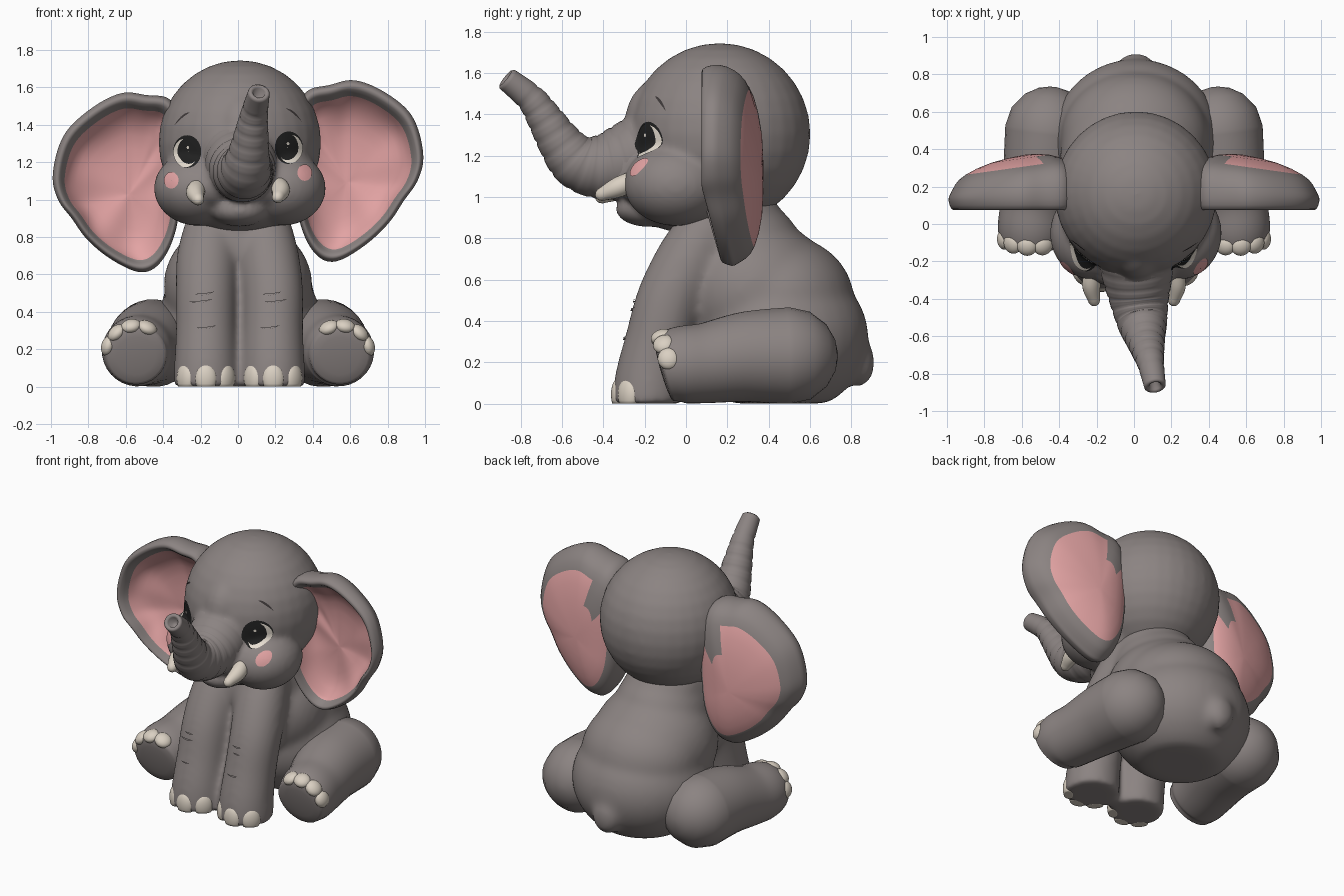
import bpy, bmesh, math
from mathutils import Vector, Matrix
from mathutils.bvhtree import BVHTree

if "Cube" in bpy.data.objects:
    bpy.data.objects.remove(bpy.data.objects["Cube"], do_unlink=True)


def material(name, r, g, b):
    m = bpy.data.materials.new(name)
    m.use_nodes = True
    m.diffuse_color = (r, g, b, 1)
    m.node_tree.nodes["Principled BSDF"].inputs["Base Color"].default_value = (r, g, b, 1)
    return m


SKIN = material("grey skin", 0.26, 0.229, 0.223)
PINK = material("pink", 0.77, 0.37, 0.37)
IVORY = material("ivory", 0.7, 0.63, 0.54)
WHITE = material("eye white", 0.8, 0.73, 0.64)
BLACK = material("black", 0.015, 0.015, 0.015)
CREASE = material("dark brow", 0.05, 0.042, 0.042)


def finish(name, bm, mats, voxel=0, smooth=8, subsurf=0, floor=False):
    if floor:
        for v in bm.verts:
            v.co.z = max(v.co.z, 0)
    bmesh.ops.recalc_face_normals(bm, faces=bm.faces)
    for f in bm.faces:
        f.smooth = True
    me = bpy.data.meshes.new(name)
    bm.to_mesh(me)
    bm.free()
    for m in mats:
        me.materials.append(m)
    ob = bpy.data.objects.new(name, me)
    bpy.context.collection.objects.link(ob)
    if voxel:
        r = ob.modifiers.new("blend", "REMESH")
        r.mode, r.voxel_size, r.use_smooth_shade = "VOXEL", voxel, True
        s = ob.modifiers.new("soften", "SMOOTH")
        s.factor, s.iterations = 0.5, smooth
    if subsurf:
        ob.modifiers.new("round", "SUBSURF").levels = subsurf
    return ob


def ball(bm, c, r, rot=Matrix()):
    mat = Matrix.Translation(c) @ rot.to_4x4() @ Matrix.Diagonal((*r, 1))
    bmesh.ops.create_uvsphere(bm, u_segments=32, v_segments=16, radius=1, matrix=mat)


def spline(pts, steps, closed=False):
    """Catmull-Rom samples through points of any dimension."""
    n, out = len(pts), []
    get = lambda i: Vector(pts[i % n] if closed else pts[min(max(i, 0), n - 1)])
    for i in range(n if closed else n - 1):
        a, b, c, d = (get(i + k) for k in (-1, 0, 1, 2))
        for s in range(steps):
            t = s / steps
            out.append(0.5 * (2 * b + (c - a) * t + (2 * a - 5 * b + 4 * c - d) * t**2
                              + (3 * b - a - 3 * c + d) * t**3))
    if not closed:
        out.append(get(n - 1))
    return out


def sweep(bm, pts, steps=6, start=0.0, end=0.0, groove=0.0, hole=False, seg=32):
    """Tube along x, y, z, radius points, with optional domed ends and ring grooves."""
    path = spline(pts, steps)
    rings = []
    for i, p in enumerate(path):
        t = (path[min(i + 1, len(path) - 1)] - path[max(i - 1, 0)]).to_3d().normalized()
        cut = groove if i % 5 == 0 and 0 < i < len(path) - 5 else 0
        rings.append((p.to_3d(), t, p[3] - cut))
    arc = [math.radians(a) for a in (25, 50, 70, 85)]
    c, t, r = rings[0]
    if start:
        rings = [(c - t * r * start * math.sin(a), t, r * math.cos(a)) for a in reversed(arc)] + rings
    c, t, r = rings[-1]
    if end:
        rings += [(c + t * r * end * math.sin(a), t, r * math.cos(a)) for a in arc]
    if hole:
        rings += [(c + t * 0.01, t, r * 0.8), (c, t, r * 0.55), (c - t * 0.05, t, r * 0.4)]
    u, loops = Vector((0.9, 0.3, 0.3)), []
    for c, t, r in rings:
        u = (u - t * u.dot(t)).normalized()
        w = t.cross(u)
        loops.append([bm.verts.new(c + r * (u * math.cos(k * math.tau / seg) + w * math.sin(k * math.tau / seg)))
                      for k in range(seg)])
    for a, b in zip(loops, loops[1:]):
        for k in range(seg):
            bm.faces.new((a[k], a[(k + 1) % seg], b[(k + 1) % seg], b[k]))
    bm.faces.new(loops[0][::-1])
    bm.faces.new(loops[-1])


# Body with front legs and tail, blended into one skin
bm = bmesh.new()
ball(bm, (0.01, 0.45, 0.32), (0.45, 0.435, 0.38))
ball(bm, (0.005, 0.45, 0.5), (0.4, 0.365, 0.32))
ball(bm, (0, 0.33, 0.54), (0.4, 0.385, 0.36))
ball(bm, (0, 0.24, 0.75), (0.3, 0.32, 0.26))
ball(bm, (0, 0.2, 0.88), (0.26, 0.27, 0.2))
ball(bm, (0.01, 0.84, 0.2), (0.1, 0.075, 0.12))
FEET = (-0.172, 0.188)
for fx in FEET:
    s = math.copysign(1, fx)
    sweep(bm, [(fx, -0.185, -0.02, 0.175), (fx, -0.175, 0.12, 0.17), (fx, -0.135, 0.3, 0.162),
               (fx, -0.08, 0.5, 0.162), (s * 0.165, 0.01, 0.68, 0.165), (s * 0.14, 0.1, 0.84, 0.15)], end=1)
body = finish("body", bm, [SKIN], voxel=0.017, smooth=30, floor=True)

# Hind legs, lying forward with the soles showing
for s, side in ((1, "left"), (-1, "right")):
    bm = bmesh.new()
    sweep(bm, [(s * 0.455, 0.5, 0.232, 0.235), (s * 0.48, 0.3, 0.227, 0.22), (s * 0.52, 0.1, 0.197, 0.195),
               (s * 0.543, -0.03, 0.187, 0.186), (s * 0.545, -0.105, 0.168, 0.163)], start=1, end=0.12)
    finish(side + "_hind_leg", bm, [SKIN], floor=True)

# Toenails on all feet
bm = bmesh.new()
for fx in FEET:
    for a in (-47, 0, 47):
        rot = Matrix.Rotation(math.radians(a), 3, "Z")
        ball(bm, Vector((fx, -0.18, 0.045)) + rot @ Vector((0, -0.147, 0)), (0.06, 0.036, 0.078), rot)
for s in (1, -1):
    tilt = Matrix.Rotation(math.radians(18), 3, "X")
    for a in (112, 80, 48, 16):
        rot = tilt @ Matrix.Rotation(math.radians(a if s > 0 else 180 - a), 3, "Y").inverted()
        ball(bm, Vector((s * 0.545, -0.07, 0.177)) + rot @ Vector((0.156, 0, 0)), (0.036, 0.054, 0.055), rot)
finish("toenails", bm, [IVORY], floor=True)

# Head: skull, brow, cheeks, chin, lip and trunk root blended
TRUNK = [(0.01, -0.16, 1.22, 0.21), (0.02, -0.3, 1.168, 0.185), (0.03, -0.42, 1.147, 0.157),
         (0.045, -0.53, 1.175, 0.134), (0.06, -0.61, 1.265, 0.108), (0.075, -0.68, 1.375, 0.088),
         (0.09, -0.75, 1.475, 0.071), (0.112, -0.865, 1.57, 0.058)]
bm = bmesh.new()
ball(bm, (0.01, 0.163, 1.305), (0.435, 0.44, 0.44))
ball(bm, (0.015, -0.08, 1.37), (0.16, 0.215, 0.22))
for s in (1, -1):
    ball(bm, (0.01 + s * 0.225, -0.05, 1.06), (0.235, 0.25, 0.2))
    ball(bm, (s * 0.13, -0.21, 1.07), (0.13, 0.12, 0.11))
ball(bm, (0.01, 0.02, 1.0), (0.34, 0.29, 0.175))
ball(bm, (0.01, -0.18, 0.94), (0.15, 0.16, 0.085))
sweep(bm, [(*p[:3], p[3] - 0.004) for p in TRUNK[:5]], start=0.5, end=0.3)
head = finish("head", bm, [SKIN], voxel=0.016, smooth=10)

# Grooved trunk with an open tip
bm = bmesh.new()
sweep(bm, TRUNK, steps=9, groove=0.005, hole=True)
finish("trunk", bm, [SKIN])

# Tusks
bm = bmesh.new()
for s in (1, -1):
    z = 0.006 * s
    sweep(bm, [(s * 0.205, -0.22, 1.09 + z, 0.042), (s * 0.228, -0.32, 1.045 + z, 0.05),
               (s * 0.215, -0.4, 1.01 + z, 0.034)], end=1.2, seg=20)
finish("tusks", bm, [IVORY])

# Ears: cupped shells, swept in rings from the front centre over the rim to the back centre
OUTLINE = [(0.36, 1.56), (0.49, 1.59), (0.62, 1.61), (0.78, 1.54), (0.935, 1.4), (0.995, 1.19), (0.965, 1.05),
           (0.89, 0.945), (0.81, 0.83), (0.68, 0.715), (0.52, 0.635), (0.41, 0.685), (0.33, 0.85), (0.3, 1.1),
           (0.3, 1.4)]
SECTION = [(0.02, 0.275), (0.3, 0.27), (0.6, 0.245), (0.76, 0.2), (0.84, 0.135), (0.9, 0.075), (0.96, 0.07),
           (1, 0.13), (0.985, 0.2), (0.91, 0.26), (0.82, 0.3), (0.45, 0.355), (0.02, 0.365)]
RIM = 7
for s, side in ((1, "left"), (-1, "right")):
    bm = bmesh.new()
    edge = spline(OUTLINE, 4, closed=True)
    mid, n, loops = Vector((0.58, 1.06)), len(edge), []
    for i, (t, y) in enumerate(SECTION):
        loop = []
        for p in edge:
            x, z = mid + (p - mid) * t
            low = max(0, 1 - z)
            if i > RIM:
                yy = y + 0.05 * low - 0.14 * (x - 0.62)
            else:
                yy = y + 0.28 * low * (1 if t > 0.8 else 0.4)
                if t < 0.8:  # folds fan out from the ear root
                    yy += 0.013 * min(1, 2 * t) * math.sin(16 * math.atan2(z - 1.5, x - 0.2))
            loop.append(bm.verts.new((s * x, yy, z + 0.055 * s * x)))
        loops.append(loop)
    for i, (a, b) in enumerate(zip(loops, loops[1:])):
        outer = max(SECTION[i][0], SECTION[i + 1][0])
        for k in range(n):
            f = bm.faces.new((a[k], a[(k + 1) % n], b[(k + 1) % n], b[k]))
            c = f.calc_center_median()
            x, z = abs(c.x), c.z - 0.055 * c.x
            root = x < 0.56 and z > 1.25 + 1.2 * max(0, x - 0.38)
            inside = outer <= 0.85 if i < RIM else outer <= 0.83 and not root
            f.material_index = int(inside)
    for loop in (loops[0], loops[-1]):
        bm.faces.new(loop).material_index = 1
    finish(side + "_ear", bm, [SKIN, PINK], subsurf=1)

# Painted details, laid on the skin as thin sheets seen from the front
bpy.context.view_layer.update()
graph = bpy.context.evaluated_depsgraph_get()
TREES = {ob.name: BVHTree.FromObject(ob, graph) for ob in (head, body)}


def decal(name, target, rows, mat, lift):
    bm, grid = bmesh.new(), []
    for row in rows:
        line = []
        for x, z in row:
            hit, normal, _, _ = TREES[target.name].ray_cast(Vector((x, -2, z)), Vector((0, 1, 0)))
            line.append(bm.verts.new(hit + normal * lift) if hit else None)
        grid.append(line)
    for a, b in zip(grid, grid[1:]):
        for k in range(len(a) - 1):
            quad = (a[k], a[k + 1], b[k + 1], b[k])
            if all(quad):
                bm.faces.new(quad)
    finish(name, bm, [mat])


def disc(cx, cz, rx, rz):
    return [[(cx + rx * t * math.cos(k * math.tau / 28), cz + rz * t * math.sin(k * math.tau / 28))
             for k in range(29)] for t in (0.02, 0.25, 0.5, 0.75, 1)]


def arc(cx, cz, w, rise, slope, thick):
    """Tapered curved stroke."""
    us = [k / 6 - 1 for k in range(13)]
    return [[(cx + w * u, cz + rise * (1 - u * u) + slope * u + e * thick * (1.05 - u * u)) for u in us]
            for e in (-1, 1)]


for s, side in ((1, "left"), (-1, "right")):
    z = 1.262 + 0.01 * s
    decal(side + "_eye_rim", head, disc(s * 0.27, z + 0.004, 0.075, 0.088), BLACK, 0.003)
    decal(side + "_eye_white", head, disc(s * 0.279, z - 0.004, 0.063, 0.078), WHITE, 0.005)
    decal(side + "_pupil", head, disc(s * 0.262, z + 0.007, 0.056, 0.073), BLACK, 0.007)
    decal(side + "_eye_glint", head, disc(s * 0.262, z + 0.027, 0.007, 0.008), WHITE, 0.009)
    decal(side + "_blush", head, disc(s * 0.354, 1.122 + 0.02 * s, 0.038, 0.043), PINK, 0.005)
    decal(side + "_eyebrow", head, arc(s * 0.297, 1.44 + 0.01 * s, 0.042, 0.012, -s * 0.035, 0.006), CREASE, 0.003)
    # Raised skin folds at the knees
    for dx, cz, w in ((0.0, 0.5, 0.05), (0.02, 0.46, 0.06), (-0.01, 0.32, 0.05)):
        decal(side + "_knee_fold", body, arc(s * (0.18 + dx), cz, w, -0.008, 0.006, 0.005), SKIN, 0.008)
